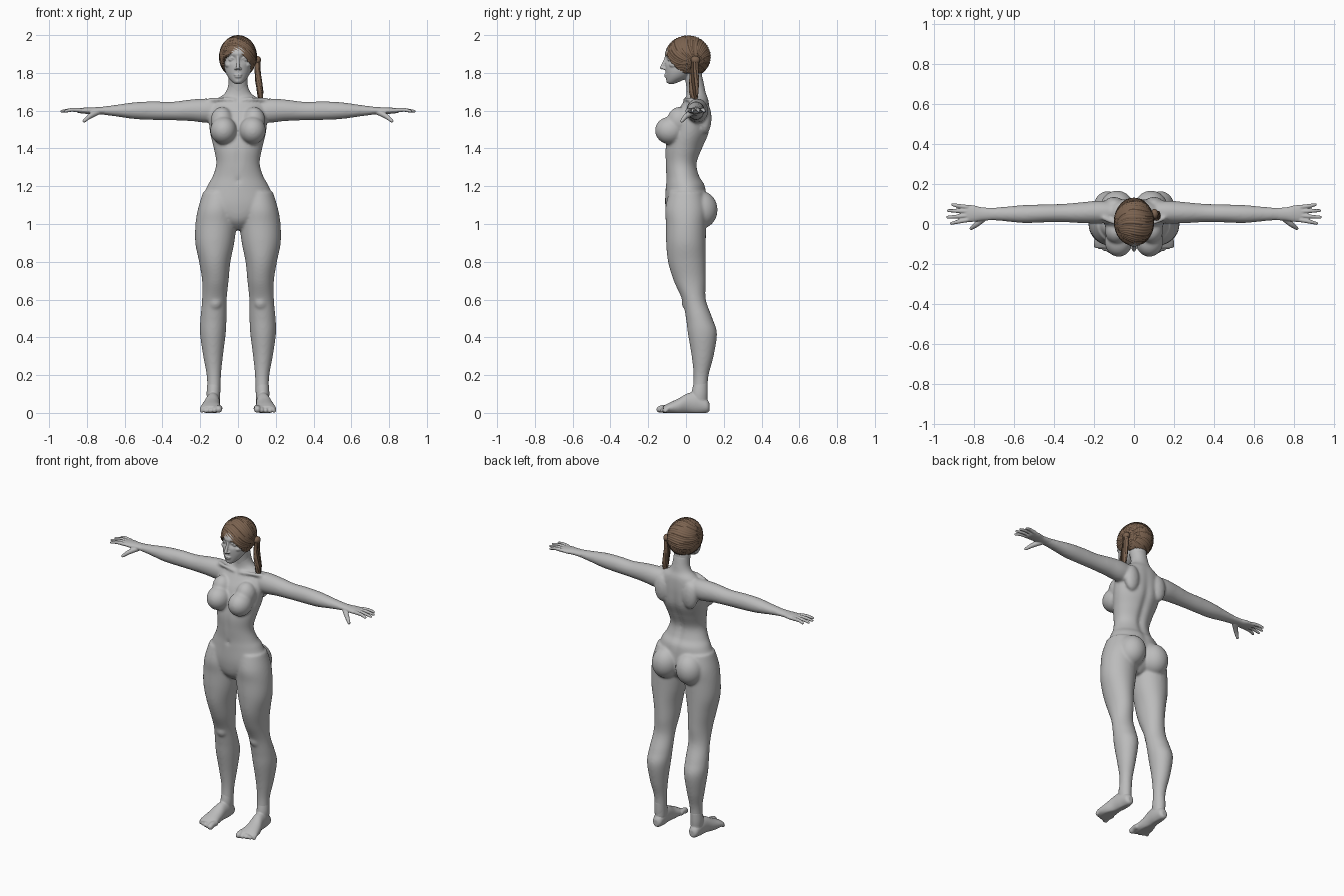
import bpy, bmesh, math
from mathutils import Vector, Matrix

cube = bpy.data.objects.get("Cube")
if cube:
    bpy.data.objects.remove(cube)


def material(name, rgb):
    m = bpy.data.materials.new(name)
    m.use_nodes = True
    m.diffuse_color = (*rgb, 1)
    m.node_tree.nodes["Principled BSDF"].inputs["Base Color"].default_value = (*rgb, 1)
    return m


grey = material("clay grey", (0.5, 0.5, 0.5))
brown = material("hair brown", (0.2, 0.125, 0.08))
dark = material("hair shadow brown", (0.085, 0.05, 0.03))


def spline(rows, t):
    """Catmull-Rom through rows of numbers, t in row units."""
    i = min(int(t), len(rows) - 2)
    f = t - i
    a, b, c, d = (rows[max(0, min(len(rows) - 1, i + k))] for k in (-1, 0, 1, 2))
    return [0.5 * (2 * q + (r - p) * f + (2 * p - 5 * q + 4 * r - s) * f * f
                   + (3 * q - p - 3 * r + s) * f ** 3) for p, q, r, s in zip(a, b, c, d)]


def loft(bm, rings, axis="z", side=1, sub=6, n=40, shape=None):
    """Ellipse rings (position, centre a, centre b, radius a, radius b) along an axis."""
    loops = []
    for k in range((len(rings) - 1) * sub + 1):
        t, a, b, ra, rb = spline(rings, k / sub)
        loop = []
        for j in range(n):
            ang = 2 * math.pi * j / n
            u, v = a + ra * math.cos(ang), b + rb * math.sin(ang)
            p = Vector({"z": (u, v, t), "x": (t, u, v), "y": (u, t, v)}[axis])
            if shape:
                shape(p)
            p.x *= side
            p.z = max(p.z, 0.0)
            loop.append(bm.verts.new(p))
        loops.append(loop)
    for lo, hi in zip(loops, loops[1:]):
        for j in range(n):
            bm.faces.new((lo[j], lo[(j + 1) % n], hi[(j + 1) % n], hi[j]))
    bm.faces.new(loops[0])
    bm.faces.new(loops[-1])


def ball(bm, centre, radii, side=1, detail=4, tilt=0):
    m = (Matrix.Translation((centre[0] * side, centre[1], centre[2]))
         @ Matrix.Rotation(tilt * side, 4, "Y") @ Matrix.Diagonal((*radii, 1)))
    bmesh.ops.create_icosphere(bm, subdivisions=detail, radius=1, matrix=m)


def chain(bm, points, side=1, steps=10):
    """Rounded finger-like form through points (x, y, z, radius)."""
    for k in range((len(points) - 1) * steps + 1):
        x, y, z, r = spline(points, k / steps)
        ball(bm, (x, y, z), (r, r, r), side, 2)


def finish(bm, name, mats, voxel=None, smooth=0):
    bmesh.ops.recalc_face_normals(bm, faces=bm.faces)
    me = bpy.data.meshes.new(name)
    for f in bm.faces:
        f.smooth = True
    bm.to_mesh(me)
    bm.free()
    for m in mats:
        me.materials.append(m)
    ob = bpy.data.objects.new(name, me)
    bpy.context.collection.objects.link(ob)
    if voxel:
        r = ob.modifiers.new("merge", "REMESH")
        r.mode, r.voxel_size, r.use_smooth_shade = "VOXEL", voxel, True
        s = ob.modifiers.new("soften", "SMOOTH")
        s.factor, s.iterations = 0.5, smooth
    return ob


def bump(d, width):
    return math.exp(-(d / width) ** 2)


# Body: torso, bust, seat, legs and arms merged into one skin
def torso_shape(p):
    if p.y > 0.02:
        p.y -= 0.014 * bump(p.x, 0.022) * bump(p.z - 1.38, 0.2)
    else:
        p.y += 0.008 * bump(p.x, 0.012) * bump(p.z - 1.23, 0.016)
        p.y += 0.005 * bump(p.x, 0.015) * bump(p.z - 1.36, 0.08)


bm = bmesh.new()
loft(bm, [(0.97, 0, 0, .03, .05), (1.02, 0, 0, .12, .095), (1.1, 0, 0, .195, .11),
          (1.2, 0, -.002, .163, .105), (1.25, 0, -.015, .135, .09),
          (1.32, 0, -.024, .115, .085), (1.4, 0, -.01, .128, .1),
          (1.48, 0, .015, .147, .108), (1.56, 0, .03, .155, .098),
          (1.62, 0, .047, .148, .078), (1.66, 0, .057, .115, .062),
          (1.69, 0, .055, .072, .052), (1.73, 0, .05, .053, .048),
          (1.79, 0, .04, .05, .045)], n=64, shape=torso_shape)
for s in (1, -1):
    ball(bm, (.077, -.085, 1.495), (.07, .079, .073), s)
    ball(bm, (.085, -.035, 1.545), (.06, .065, .075), s)
    ball(bm, (.085, .078, 1.075), (.085, .089, .1), s, tilt=-0.15)
    ball(bm, (.1, .1, 1.56), (.05, .035, .085), s)
    loft(bm, [(1.17, .1, 0, .085, .09), (1.08, .112, .0, .1, .11), (1.0, .117, 0, .108, .106),
              (.9, .123, 0, .103, .105), (.8, .123, .005, .083, .1),
              (.7, .12, .02, .07, .085), (.6, .125, .042, .065, .063),
              (.5, .13, .07, .069, .07), (.42, .133, .087, .068, .077),
              (.3, .132, .088, .052, .058), (.2, .128, .08, .038, .04),
              (.12, .128, .075, .035, .039), (.05, .13, .075, .034, .04)], side=s)
    ball(bm, (.12, .005, .585), (.035, .028, .04), s)
    loft(bm, [(.06, .06, 1.6, .045, .055), (.16, .06, 1.6, .057, .064),
              (.25, .057, 1.602, .053, .057), (.35, .055, 1.598, .046, .049),
              (.45, .053, 1.6, .045, .049), (.55, .05, 1.6, .045, .044),
              (.65, .05, 1.6, .036, .03), (.72, .05, 1.6, .031, .021),
              (.75, .05, 1.6, .03, .017)], "x", s)
    chain(bm, [(.02, -.005, 1.655, .012), (.08, .0, 1.662, .01), (.15, .03, 1.655, .014)], s)
finish(bm, "body", [grey], 0.007, 10)

for s, label in ((1, "left"), (-1, "right")):
    # Hand: flat palm, four spread fingers, lowered thumb
    bm = bmesh.new()
    loft(bm, [(.7, .05, 1.6, .031, .021), (.76, .05, 1.6, .033, .018),
              (.8, .052, 1.6, .041, .017), (.84, .053, 1.6, .042, .013),
              (.855, .053, 1.6, .036, .008)], "x", s)
    for i, (tip, spread) in enumerate(((.914, .003), (.933, .034), (.929, .067), (.908, .097))):
        base = .02 + .0215 * i
        chain(bm, [(.835, base, 1.602, .012), (.88, (base + spread) / 2, 1.604, .0105),
                   (tip, spread, 1.597, .008)], s)
    chain(bm, [(.745, .035, 1.592, .017), (.785, .0, 1.57, .014), (.815, -.022, 1.545, .009)], s)
    finish(bm, label + "_hand", [grey], 0.0035, 4)

    # Foot: heel to ball, then five toes
    bm = bmesh.new()
    loft(bm, [(.125, .13, .03, .014, .02), (.11, .13, .036, .03, .036),
              (.06, .131, .05, .036, .056), (.01, .135, .05, .039, .054),
              (-.04, .142, .034, .048, .042), (-.09, .144, .025, .056, .028),
              (-.12, .144, .018, .05, .018)], "y", s)
    loft(bm, [(.16, .128, .078, .034, .037), (.1, .13, .072, .036, .043),
              (.04, .13, .07, .03, .04)], "z", s)
    for i in range(5):
        r = .0185 if i == 0 else .0145 - .001 * i
        x = .1 + .0225 * i
        chain(bm, [(x, -.09, .024, r), (x + .002, -.118 + .006 * i, .025, r),
                   (x + .002, -.139 + .0075 * i, r, r)], s, 6)
    finish(bm, label + "_foot", [grey], 0.004, 5)


# Head: skull and jaw with sunken eye sockets, plus nose, lips, lids and ears
def face_shape(p):
    if p.y < -0.03:
        for side in (1, -1):
            p.y += .015 * bump(p.x - .034 * side, .02) * bump(p.z - 1.872, .016)
        p.y -= .005 * bump(p.x, .05) * bump(p.z - 1.9, .014)


bm = bmesh.new()
loft(bm, [(1.742, 0, -.078, .015, .014), (1.752, 0, -.07, .03, .032),
          (1.775, 0, -.048, .051, .058), (1.805, 0, -.03, .066, .079),
          (1.84, 0, -.01, .074, .101), (1.88, 0, .004, .08, .112),
          (1.92, 0, .007, .081, .112), (1.955, 0, .008, .068, .088),
          (1.978, 0, .008, .035, .045)], sub=8, n=80, shape=face_shape)
loft(bm, [(1.68, 0, .05, .052, .045), (1.74, 0, .045, .05, .045),
          (1.8, 0, .035, .052, .05), (1.84, 0, .03, .05, .06)])
chain(bm, [(0, -.104, 1.888, .008), (0, -.114, 1.86, .008),
           (0, -.128, 1.828, .0105)], steps=14)
ball(bm, (0, -.104, 1.79), (.023, .012, .006))
ball(bm, (0, -.102, 1.779), (.019, .012, .0065))
ball(bm, (0, -.088, 1.757), (.018, .017, .014))
for s in (1, -1):
    ball(bm, (.011, -.114, 1.823), (.008, .011, .007), s)
    ball(bm, (.033, -.083, 1.87), (.017, .014, .0105), s)
    chain(bm, [(.016, -.096, 1.87, .003), (.034, -.0965, 1.881, .004), (.05, -.082, 1.872, .003)], s)
    ball(bm, (.045, -.06, 1.842), (.024, .03, .018), s)
    ball(bm, (.08, .005, 1.85), (.009, .018, .028), s)
finish(bm, "head", [grey], 0.0035, 4)

# Hair cap: ridged strands sweeping round to the tie on the left
strands = 44
bm = bmesh.new()
bmesh.ops.create_uvsphere(bm, u_segments=strands * 4, v_segments=40, radius=1)
pole = Vector((0.9, 0.35, -0.25)).to_track_quat("Z", "Y").to_matrix()
grooves = set()
for v in bm.verts:
    ang = math.atan2(v.co.y, v.co.x)
    k = round((ang + math.pi) / (2 * math.pi) * strands * 4)
    ridge = math.cos(k * math.pi / 2)
    fade = math.sqrt(max(0, 1 - v.co.z ** 2))
    if k % 4 == 2:
        grooves.add(v)
    twist = Matrix.Rotation(0.5 * v.co.z, 3, "Z")
    p = pole @ (twist @ v.co) * (1 + .016 * ridge * fade)
    v.co = Vector((p.x * .1, p.y * .12 + .01, p.z * .112 + 1.886))
for f in bm.faces:
    f.material_index = int(any(v in grooves for v in f.verts) and f.index % 3 == 0)
bald = [f for f in bm.faces if (lambda c: c.z < 1.797 + 1.15 * max(0, -c.y - .015)
                                - .22 * c.x * (c.y < -.03))(f.calc_center_median())]
bmesh.ops.delete(bm, geom=bald, context="FACES")
cap = finish(bm, "hair_cap", [brown, dark])
shell = cap.modifiers.new("thickness", "SOLIDIFY")
shell.thickness, shell.offset = 0.014, -1

# Ponytail: twisted bundle of strands hanging in front of the left shoulder
for i in range(7):
    cu = bpy.data.curves.new("ponytail_strand", "CURVE")
    cu.dimensions, cu.bevel_depth, cu.bevel_resolution = "3D", 0.0095, 2
    cu.use_fill_caps = True
    sp = cu.splines.new("NURBS")
    sp.use_endpoint_u = True
    path = [(.085, .05, 1.88, .4), (.107, .05, 1.875, .6), (.103, .045, 1.82, .8),
            (.109, .042, 1.76, 1), (.117, .042, 1.7, .95), (.119, .042, 1.662, .6)]
    sp.points.add(len(path) - 1)
    for k, (x, y, z, w) in enumerate(path):
        a = 2 * math.pi * i / 7 + .5 * k
        sp.points[k].co = (x + .009 * w * math.cos(a), y + .018 * w * math.sin(a), z, 1)
        sp.points[k].radius = .6 + .4 * w
    cu.materials.append(dark if i % 3 == 2 else brown)
    bpy.context.collection.objects.link(bpy.data.objects.new("ponytail_strand", cu))

# Hair tie knot
bm = bmesh.new()
ball(bm, (.102, .05, 1.868), (.02, .025, .022), detail=3)
finish(bm, "ponytail_knot", [brown])
